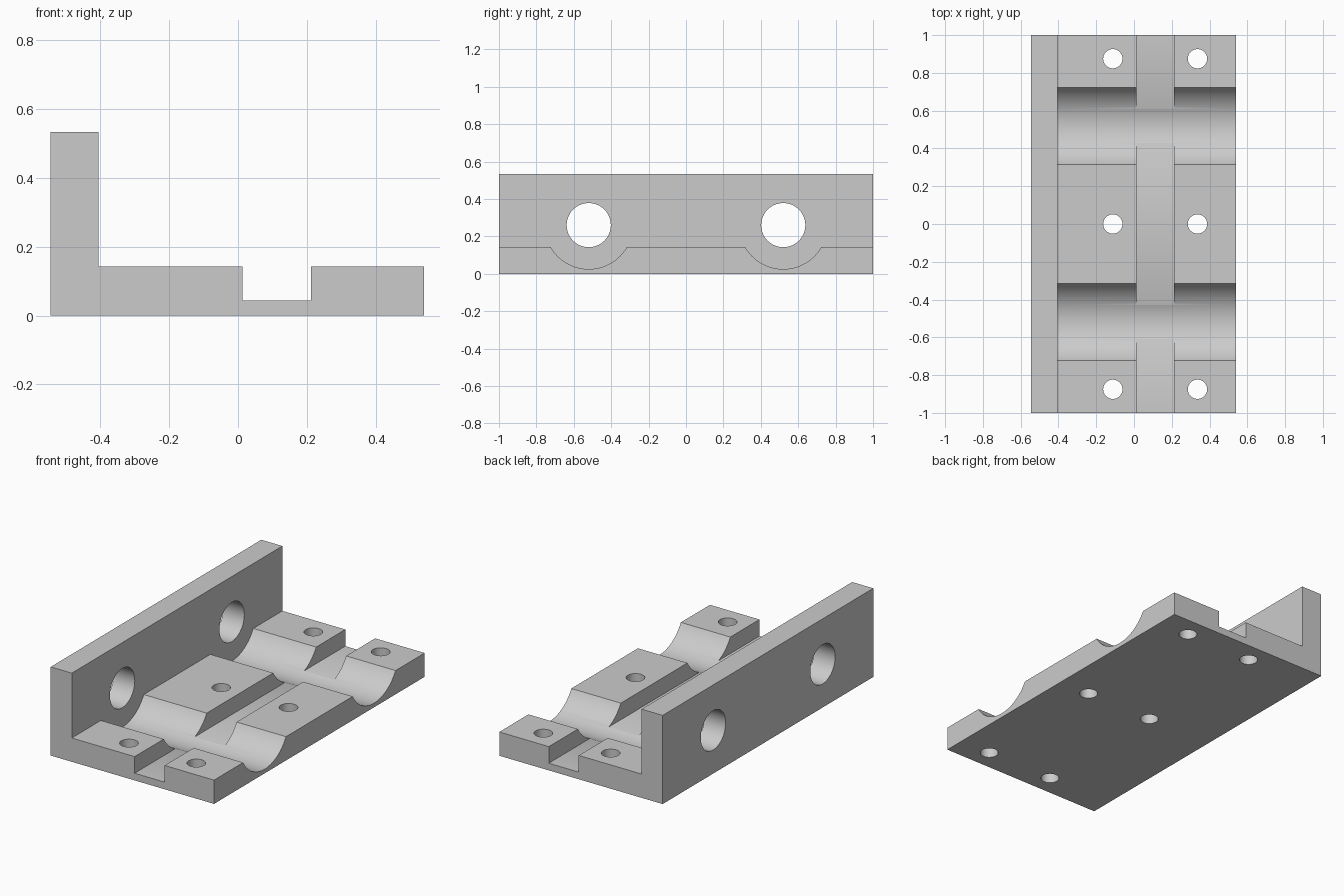
import bpy
import bmesh
from math import cos, sin, tau, radians

cube = bpy.data.objects.get("Cube")
if cube:
    bpy.data.objects.remove(cube, do_unlink=True)

grey = bpy.data.materials.new("light grey")
grey.use_nodes = True
colour = (0.6, 0.6, 0.6, 1)
grey.diffuse_color = colour
grey.node_tree.nodes["Principled BSDF"].inputs["Base Color"].default_value = colour

LEFT, RIGHT = -0.545, 0.541
WALL, TOP, HEIGHT = -0.405, 0.143, 0.533
SHAFT_Y, SHAFT_Z = 0.52, 0.26


def prism(name, profile, place, low, high):
    """Extrude a closed 2D profile from low to high; place maps (a, b, depth) to a point."""
    bm = bmesh.new()
    face = bm.faces.new([bm.verts.new(place(a, b, low)) for a, b in profile])
    new = bmesh.ops.extrude_face_region(bm, geom=[face])["geom"]
    shift = [p - q for p, q in zip(place(0, 0, high), place(0, 0, low))]
    bmesh.ops.translate(bm, vec=shift, verts=[v for v in new if isinstance(v, bmesh.types.BMVert)])
    bmesh.ops.recalc_face_normals(bm, faces=bm.faces)
    mesh = bpy.data.meshes.new(name)
    bm.to_mesh(mesh)
    bm.free()
    mesh.materials.append(grey)
    obj = bpy.data.objects.new(name, mesh)
    bpy.context.collection.objects.link(obj)
    return obj


def circle(a, b, radius, sides=64):
    return [(a + radius * cos(tau * i / sides), b + radius * sin(tau * i / sides))
            for i in range(sides)]


def along_x(a, b, d): return (d, a, b)
def along_y(a, b, d): return (a, d, b)
def along_z(a, b, d): return (a, b, d)


# Angled bracket: upright wall and base with a lengthwise groove
groove_left, groove_right, groove_z = 0.013, 0.212, 0.043
outline = [(LEFT, 0), (RIGHT, 0), (RIGHT, TOP), (groove_right, TOP),
           (groove_right, groove_z), (groove_left, groove_z),
           (groove_left, TOP), (WALL, TOP), (WALL, HEIGHT), (LEFT, HEIGHT)]
bracket = prism("bearing_bracket", outline, along_y, -1, 1)

# Bearing troughs across the base, and shaft holes through the wall
cutters = []
for y in (-SHAFT_Y, SHAFT_Y):
    cutters.append(prism("trough_cutter", circle(y, SHAFT_Z, 0.235, 96), along_x, WALL, 0.7))
    cutters.append(prism("shaft_cutter", circle(y, SHAFT_Z, 0.118), along_x, -0.7, -0.3))

# Screw holes through the base
for x in (-0.112, 0.336):
    for y in (-0.875, 0, 0.875):
        cutters.append(prism("screw_cutter", circle(x, y, 0.051, 48), along_z, -0.1, 0.3))

for cutter in cutters:
    cutter.hide_render = True
    cut = bracket.modifiers.new(cutter.name, "BOOLEAN")
    cut.operation = "DIFFERENCE"
    cut.solver = "EXACT"
    cut.object = cutter

# Bake the cuts and remove the helpers
depsgraph = bpy.context.evaluated_depsgraph_get()
finished = bpy.data.meshes.new_from_object(bracket.evaluated_get(depsgraph))
bracket.modifiers.clear()
bracket.data = finished
for cutter in cutters:
    bpy.data.objects.remove(cutter, do_unlink=True)

# Smooth bores with sharp edges
bpy.ops.object.select_all(action="DESELECT")
bracket.select_set(True)
bpy.context.view_layer.objects.active = bracket
bpy.ops.object.shade_smooth_by_angle(angle=radians(30))
